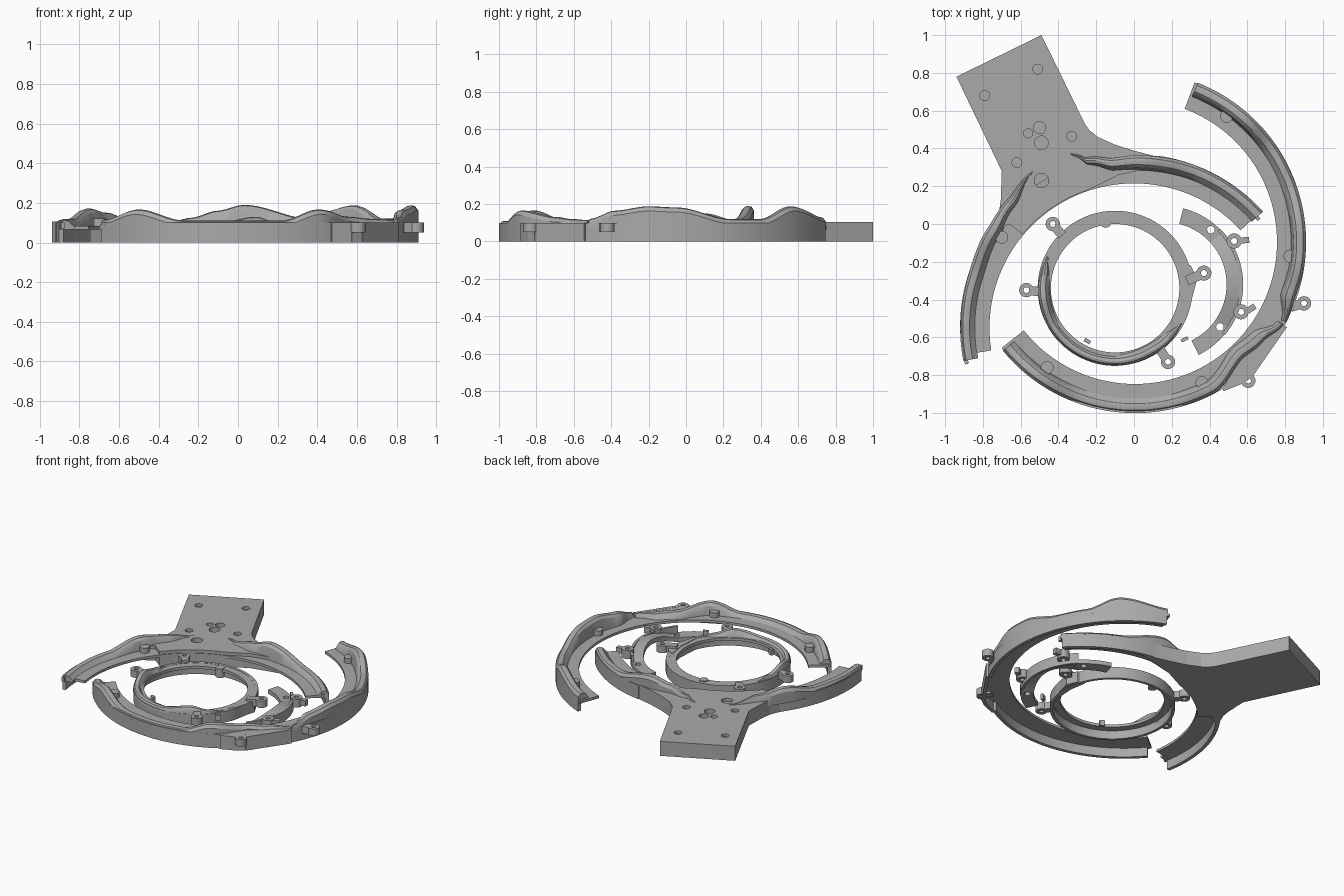
import bpy, bmesh, math
from mathutils import Vector

if "Cube" in bpy.data.objects:
    bpy.data.objects.remove(bpy.data.objects["Cube"])

grey = bpy.data.materials.new("plain grey")
grey.diffuse_color = (0.40, 0.40, 0.40, 1)
grey.use_nodes = True
grey.node_tree.nodes["Principled BSDF"].inputs["Base Color"].default_value = grey.diffuse_color


def finish(name, bm, smooth):
    bmesh.ops.recalc_face_normals(bm, faces=bm.faces)
    me = bpy.data.meshes.new(name)
    bm.to_mesh(me)
    bm.free()
    me.materials.append(grey)
    ob = bpy.data.objects.new(name, me)
    bpy.context.collection.objects.link(ob)
    if smooth:
        bpy.ops.object.select_all(action='DESELECT')
        ob.select_set(True)
        bpy.context.view_layer.objects.active = ob
        bpy.ops.object.shade_smooth_by_angle(angle=math.radians(30))
    return ob


def sweep(name, centre, a0, a1, section, step=2.0, smooth=True):
    """Sweep an angle-dependent (radius, height) section round a centre."""
    n = max(2, round((a1 - a0) / step))
    closed = abs(a1 - a0 - 360) < 0.01
    bm = bmesh.new()
    rows = []
    for i in range(n if closed else n + 1):
        a = a0 + (a1 - a0) * i / n
        c, s = math.cos(math.radians(a)), math.sin(math.radians(a))
        rows.append([bm.verts.new((centre[0] + r * c, centre[1] + r * s, z))
                     for r, z in section(a)])
    k = len(rows[0])
    for i in range(n):
        p, q = rows[i], rows[(i + 1) % len(rows)]
        for j in range(k):
            bm.faces.new((p[j], p[(j + 1) % k], q[(j + 1) % k], q[j]))
    if not closed:
        bm.faces.new(rows[0])
        bm.faces.new(rows[-1])
    return finish(name, bm, smooth)


def band(r0, r1, z0, z1):
    return lambda a: [(r0, z0), (r1, z0), (r1, z1), (r0, z1)]


def ridge(keys, size=1.0, base=.066):
    """Raised lip section; each key is (angle, mid radius, height, width factor)."""
    def section(a):
        lo, hi = keys[0], keys[-1]
        for p, q in zip(keys, keys[1:]):
            if p[0] <= a <= q[0]:
                lo, hi = p, q
                break
        t = min(1, max(0, (a - lo[0]) / (hi[0] - lo[0])))
        t = t * t * (3 - 2 * t)
        c, h, w = (lo[i] + (hi[i] - lo[i]) * t for i in (1, 2, 3))
        w *= size
        return [(c + .045 * w, base), (c + .045 * w, h - .025), (c + .03 * w, h - .004),
                (c + .015 * w, h), (c - .005 * w, h - .004), (c - .02 * w, h - .02),
                (c - .035 * w, base + .015), (c - .035 * w, base)]
    return section


def prism(name, pts, z0, z1, smooth=False):
    bm = bmesh.new()
    f = bm.faces.new([bm.verts.new((x, y, z0)) for x, y in pts])
    top = bmesh.ops.extrude_face_region(bm, geom=[f])
    bmesh.ops.translate(bm, vec=(0, 0, z1 - z0),
                        verts=[v for v in top["geom"] if isinstance(v, bmesh.types.BMVert)])
    return finish(name, bm, smooth)


def disc(name, x, y, r, z0, z1, n=24):
    return prism(name, [(x + r * math.cos(2 * math.pi * i / n), y + r * math.sin(2 * math.pi * i / n))
                        for i in range(n)], z0, z1, True)


def cut(ob, holes, z0, z1):
    for x, y, r in holes:
        tool = disc("hole_cutter", x, y, r, z0, z1)
        tool.hide_render = True
        tool.hide_viewport = True
        m = ob.modifiers.new("hole", 'BOOLEAN')
        m.operation = 'DIFFERENCE'
        m.solver = 'EXACT'
        m.object = tool


def bar(name, a, b, w, z0, z1):
    a, b = Vector(a), Vector(b)
    d = (b - a).normalized()
    s = Vector((-d.y, d.x)) * w / 2
    return prism(name, [a + s, a - s, b - s, b + s], z0, z1)


def ear(name, x, y, anchor, r=.038, z0=.05, z1=.1):
    """Screw ear: a ring with a web running to its anchor point."""
    sweep(name + "_ring", (x, y), 0, 360, band(r * .4, r, z0, z1), 15)
    d = (Vector(anchor) - Vector((x, y))).normalized()
    bar(name + "_web", Vector((x, y)) + d * r * .7, anchor, r * 1.3, z0, z1)


SHELF = (.065, .083)   # height range of the shelves carried by the skirts

# Mounting plate with its curved neck
UP = (0, -.55)
arc = [(.77 * math.cos(math.radians(a)), -.55 + .77 * math.sin(math.radians(a)))
       for a in range(108, 141, 4)]
plate = prism("mounting_plate",
              [(-.94, .78), (-.49, 1), (-.26, .53), (-.235, .495), (-.19, .46), (-.1, .42), (0, .388),
               (.1, .362), (.22, .333), (.1, .3), (-.08, .26)] + arc +
              [(-.66, .0), (-.76, -.06), (-.74, .0), (-.715, .06), (-.705, .13), (-.70, .28)], 0, .105)
cut(plate, [(-.79, .68, .026), (-.51, .82, .026), (-.33, .465, .026), (-.62, .325, .026)], .085, .2)
cut(plate, [(-.5, .51, .032), (-.56, .48, .024), (-.49, .43, .036), (-.49, .23, .038)], .04, .2)

# Twin arms of the bracket: shelf, hanging skirt and wavy lip
flange = sweep("arm_shelf", UP, 42.5, 189, band(.765, .917, *SHELF), smooth=False)
cut(flange, [(-.7, -.07, .018)], -.1, .072)
sweep("right_arm_skirt", UP, 42.5, 82, band(.895, .92, 0, .1))
sweep("left_arm_skirt", UP, 139, 190.5, band(.895, .92, 0, .1))
sweep("right_arm_lip", UP, 42, 110, ridge([
    (42, .875, .115, 1), (66, .875, .12, 1), (88, .87, .19, 1), (97, .866, .16, .9),
    (105, .905, .125, .7), (110, .975, .108, .3)]))
sweep("left_arm_lip", UP, 123, 191, ridge([
    (123, .98, .108, .3), (135, .92, .15, .75), (146, .895, .172, .95),
    (162, .877, .12, 1), (191, .875, .112, 1)]))
sweep("right_arm_pin", UP, 40.8, 43, band(.865, .885, .07, .10))
sweep("left_arm_pin", UP, 190, 192.2, band(.895, .915, .07, .10))

# Large open ring: shelf, skirt and wavy lip
LOW = (.005, -.095)
flange = sweep("ring_shelf", LOW, 218.5, 429.5, band(.752, .902, *SHELF), smooth=False)
pegs = [(-.46, -.76), (.36, -.84), (.49, .57), (.825, -.17)]
cut(flange, [(x, y, .018) for x, y in pegs], -.1, .072)
sweep("front_ring_skirt", LOW, 220, 302, band(.882, .906, 0, .1))
sweep("side_ring_skirt", LOW, 330, 428, band(.882, .906, 0, .1))
sweep("front_ring_lip", LOW, 219.5, 331, ridge([
    (219.5, .861, .115, 1), (235, .861, .167, 1), (252, .861, .11, 1), (284, .861, .11, 1),
    (297, .86, .167, 1), (313, .795, .13, 1), (322, .816, .12, 1), (331, .88, .115, .5)]))
sweep("side_ring_lip", LOW, 332, 428.5, ridge([
    (332, .89, .12, .4), (341, .853, .165, 1), (353, .861, .188, 1), (363, .861, .182, 1),
    (382, .861, .12, 1), (394, .861, .12, 1), (408, .861, .188, 1), (428.5, .861, .13, 1)]))
# Straight closing wall where the lip bends inward
joint = [(.47, -.875), (.57, -.835), (.62, -.80), (.80, -.54)]
prism("joint_tab", joint + [(.72, -.56), (.55, -.72)], .065, .099)
for a, b in zip(joint, joint[1:]):
    bar("joint_skirt", a, b, .022, .001, .1)
for x, y in pegs + [(-.7, -.07)]:
    disc("support_peg", x, y, .034, .068, .12)
ear("side_ear", .90, -.42, (.83, -.44))
ear("front_ear", .605, -.83, (.57, -.77))

# Small inner ring
MID = (-.1, -.34)
flange = sweep("inner_shelf", MID, 0, 360, band(.34, .408, .06, .08), smooth=False)
sweep("inner_skirt", MID, 0, 360, band(.39, .41, 0, .082))
sweep("inner_front_lip", MID, 155, 332, ridge([
    (155, .388, .085, .4), (168, .372, .10, .9), (190, .372, .13, .95), (215, .376, .10, .95),
    (268, .376, .10, .95), (300, .372, .13, .95), (318, .376, .10, .9), (332, .39, .085, .4)],
    .82, .062))
disc("inner_peg", -.15, .01, .03, .02, .085)
ear("inner_ear_rear", -.43, 0, (-.38, -.06))
ear("inner_ear_left", -.57, -.35, (-.49, -.36))
ear("inner_ear_front", .18, -.73, (.13, -.65))
ear("inner_ear_right", .37, -.26, (.28, -.30), r=.04)
prism("inner_latch", [(.25, -.2), (.30, -.22), (.335, -.29), (.30, -.42), (.26, -.48), (.27, -.32)],
      .003, .084)
bar("left_clip", (-.262, -.612), (-.232, -.628), .02, .05, .09)
bar("right_clip", (.25, -.62), (.285, -.602), .018, .05, .09)

# Crescent segment with an arched middle
SEG = (.16, -.32)


def arched(a):
    t = max(0, math.cos(math.radians(a * 2.3 - 10))) if abs(a) < 42 else 0
    return [(.33, .045 * t), (.415, .045 * t), (.415, .03 + .05 * t), (.33, .03 + .05 * t)]


crescent = sweep("crescent", SEG, -64, 76, arched, smooth=False)
cut(crescent, [(.407, -.03, .02), (.455, -.545, .02)], -.1, .2)
sweep("crescent_rim", SEG, -40, 45, band(.40, .418, .003, .08))
for x, y, tip in ((.53, -.09, (.61, -.085)), (.567, -.465, (.64, -.435))):
    sweep("crescent_boss", (x, y), 0, 360, band(.016, .04, .03, .09), 15)
    bar("crescent_tab", (x + .03, y + .003), tip, .032, .045, .085)
